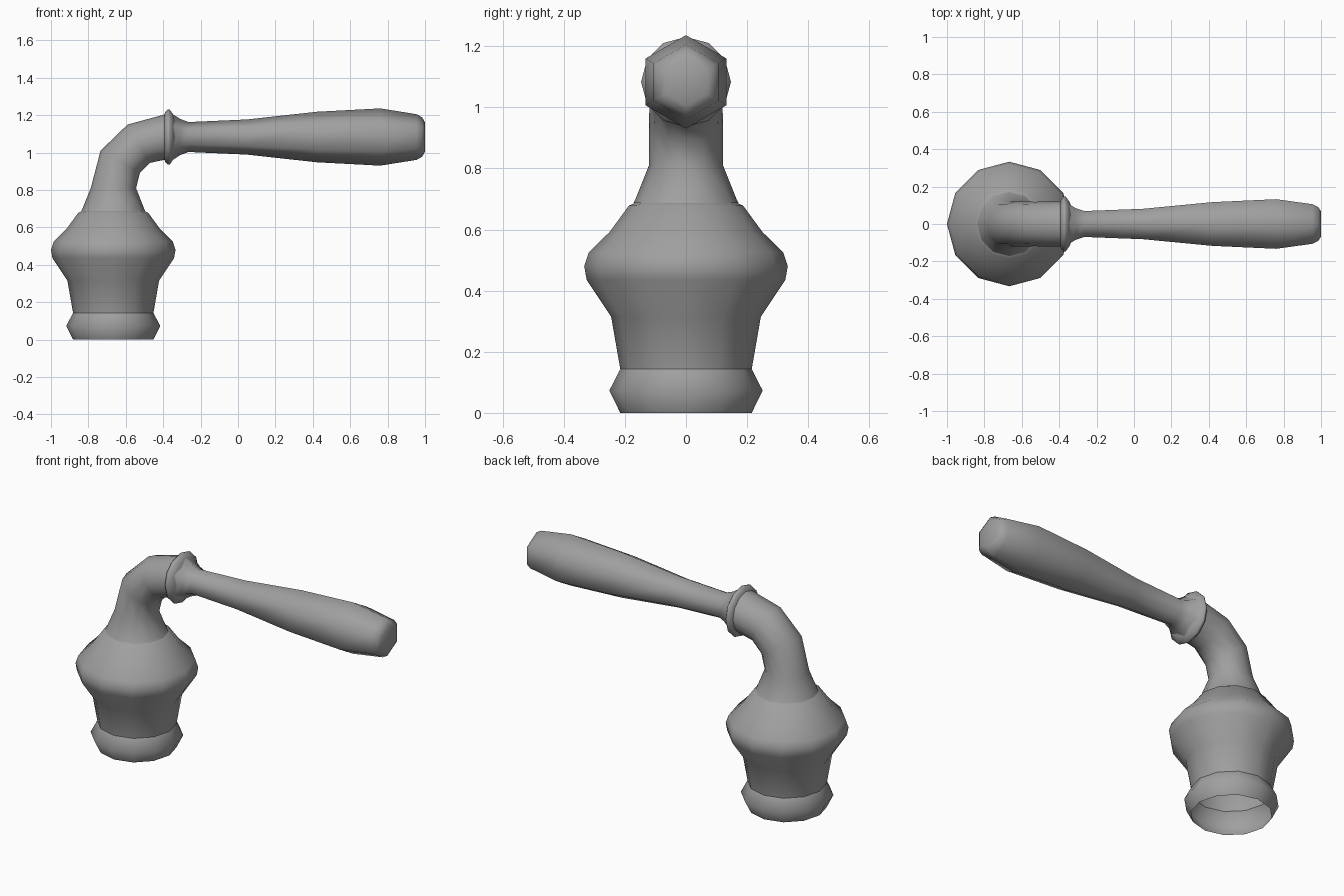
import bpy, bmesh, math
from mathutils import Vector

if "Cube" in bpy.data.objects:
    bpy.data.objects.remove(bpy.data.objects["Cube"])

CX, CZ = -0.667, 1.083      # axis of the upright parts, height of the lever

grey = bpy.data.materials.new("dark_grey")
grey.diffuse_color = (0.35, 0.35, 0.35, 1)
grey.use_nodes = True
grey.node_tree.nodes["Principled BSDF"].inputs["Base Color"].default_value = grey.diffuse_color


def loft(name, pairs, sides, cap_end=False):
    """Skin round sections; each is given by two opposite points (x1, z1, x2, z2)."""
    bm = bmesh.new()
    angles = [2 * math.pi * i / sides for i in range(sides)]
    rings = []
    for x1, z1, x2, z2 in pairs:
        a, b = Vector((x1, 0, z1)), Vector((x2, 0, z2))
        mid, half = (a + b) / 2, (a - b) / 2
        side = Vector((0, half.length, 0))
        rings.append([bm.verts.new(mid + half * math.cos(t) + side * math.sin(t)) for t in angles])
    for r0, r1 in zip(rings, rings[1:]):
        for i in range(sides):
            j = (i + 1) % sides
            bm.faces.new((r0[i], r1[i], r1[j], r0[j]))
    if cap_end:
        bm.faces.new(rings[-1][::-1])
    for f in bm.faces:
        f.smooth = True
    mesh = bpy.data.meshes.new(name)
    bm.to_mesh(mesh)
    bm.free()
    mesh.materials.append(grey)
    bpy.context.collection.objects.link(bpy.data.objects.new(name, mesh))


def upright(profile):
    return [(CX - r, z, CX + r, z) for r, z in profile]


def level(profile):
    return [(x, CZ + r, x, CZ - r) for x, r in profile]


# Open foot ring
loft("foot_ring", upright([(0.215, 0), (0.251, 0.073), (0.215, 0.143)]), 12)

# Bulbous body
loft("body", upright([(0.215, 0.143), (0.245, 0.315), (0.325, 0.435), (0.333, 0.48),
                      (0.318, 0.525), (0.25, 0.592), (0.187, 0.678), (0.165, 0.688)]), 12)

# Bent neck
loft("neck", [(-0.839, 0.687, -0.495, 0.687), (-0.832, 0.7, -0.502, 0.7),
              (-0.787, 0.81, -0.545, 0.81), (-0.735, 1.01, -0.525, 0.89),
              (-0.59, 1.15, -0.47, 0.945), (-0.39, 1.204, -0.39, 0.962)], 12)

# Collar between neck and handle
loft("collar", level([(-0.395, 0.118), (-0.388, 0.135), (-0.375, 0.147), (-0.365, 0.147),
                      (-0.345, 0.118), (-0.335, 0.095)]), 12)

# Six-sided lever handle
loft("handle", level([(-0.345, 0.12), (-0.31, 0.097), (-0.265, 0.08), (0.05, 0.094),
                      (0.42, 0.135), (0.76, 0.153), (0.955, 0.122), (0.985, 0.105),
                      (1.0, 0.078)]), 6, cap_end=True)
